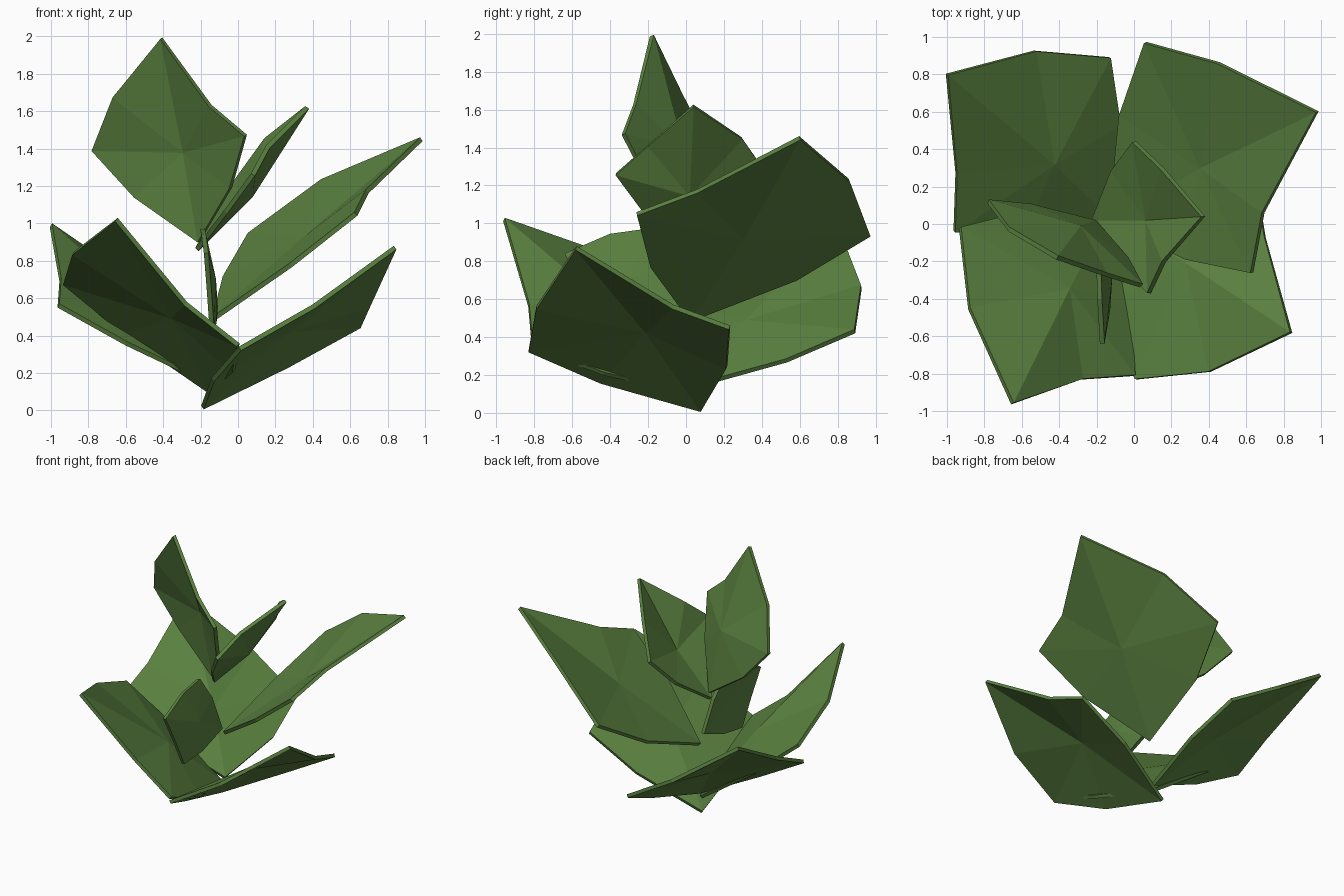
import bpy
import bmesh
from mathutils import Vector as V

if "Cube" in bpy.data.objects:
    bpy.data.objects.remove(bpy.data.objects["Cube"])

green = bpy.data.materials.new("leaf green")
green.diffuse_color = (0.105, 0.225, 0.052, 1)
green.use_nodes = True
green.node_tree.nodes["Principled BSDF"].inputs["Base Color"].default_value = green.diffuse_color

# name: base, full side corner, tip, short side notch, short side corner, centre, rim bend
LEAVES = {
    "lower_front_right_leaf": ((-.19, .08, .015), (.01, -.83, .33), (.84, -.58, .87), (.7, -.07, .56), (.65, .23, .45), (.28, -.21, .43), -.045),
    "lower_front_left_leaf": ((-.15, .03, .1), (-.93, -.02, .68), (-.65, -.96, 1.02), (-.28, -.83, .57), (0, -.81, .35), (-.35, -.35, .5), -.045),
    "lower_back_left_leaf": ((-.14, .04, .14), (-.13, .89, .43), (-1, .8, .99), (-.95, .27, .7), (-.96, -.04, .56), (-.43, .32, .48), -.045),
    "middle_back_right_leaf": ((-.13, .02, .49), (.06, .97, .94), (.98, .6, 1.45), (.69, .06, 1.17), (.63, -.26, 1.05), (.36, .3, .92), .05),
    "small_front_leaf": ((-.12, -.03, .55), (-.19, -.2, .97), (-.17, -.64, .84), (-.155, -.55, .65), (-.14, -.46, .44), (-.13, -.3, .7), 0),
    "small_top_leaf": ((-.22, .02, .86), (0, .44, 1.24), (.37, .04, 1.62), (.16, -.2, 1.41), (.08, -.37, 1.26), (.07, .02, 1.15), .035),
    "tall_top_leaf": ((-.21, .01, .9), (-.78, .12, 1.39), (-.41, -.18, 1.99), (-.15, -.27, 1.63), (.04, -.33, 1.47), (-.29, -.02, 1.38), -.035),
}


def make_leaf(name, *spec):
    base, full, tip, notch, short, centre = map(V, spec[:6])
    side = (full - short) * 0.07
    up = (tip - base).cross(full - short).normalized()
    if up.z < 0:
        up = -up
    ring = [base, (base + full) / 2 + side, full,
            (full + tip) / 2 + side + up * spec[6], tip, notch, short,
            (short + base) / 2 - side * 0.8]
    bm = bmesh.new()
    c = bm.verts.new(centre)
    vs = [bm.verts.new(p) for p in ring]
    # fan of flat facets around the centre
    for i in range(8):
        bm.faces.new((c, vs[i], vs[(i + 1) % 8]))
    bm.normal_update()
    me = bpy.data.meshes.new(name)
    bm.to_mesh(me)
    bm.free()
    me.materials.append(green)
    ob = bpy.data.objects.new(name, me)
    bpy.context.collection.objects.link(ob)
    # thin blade thickness
    mod = ob.modifiers.new("thickness", 'SOLIDIFY')
    mod.thickness = 0.025
    mod.offset = 0


for leaf_name, spec in LEAVES.items():
    make_leaf(leaf_name, *spec)
